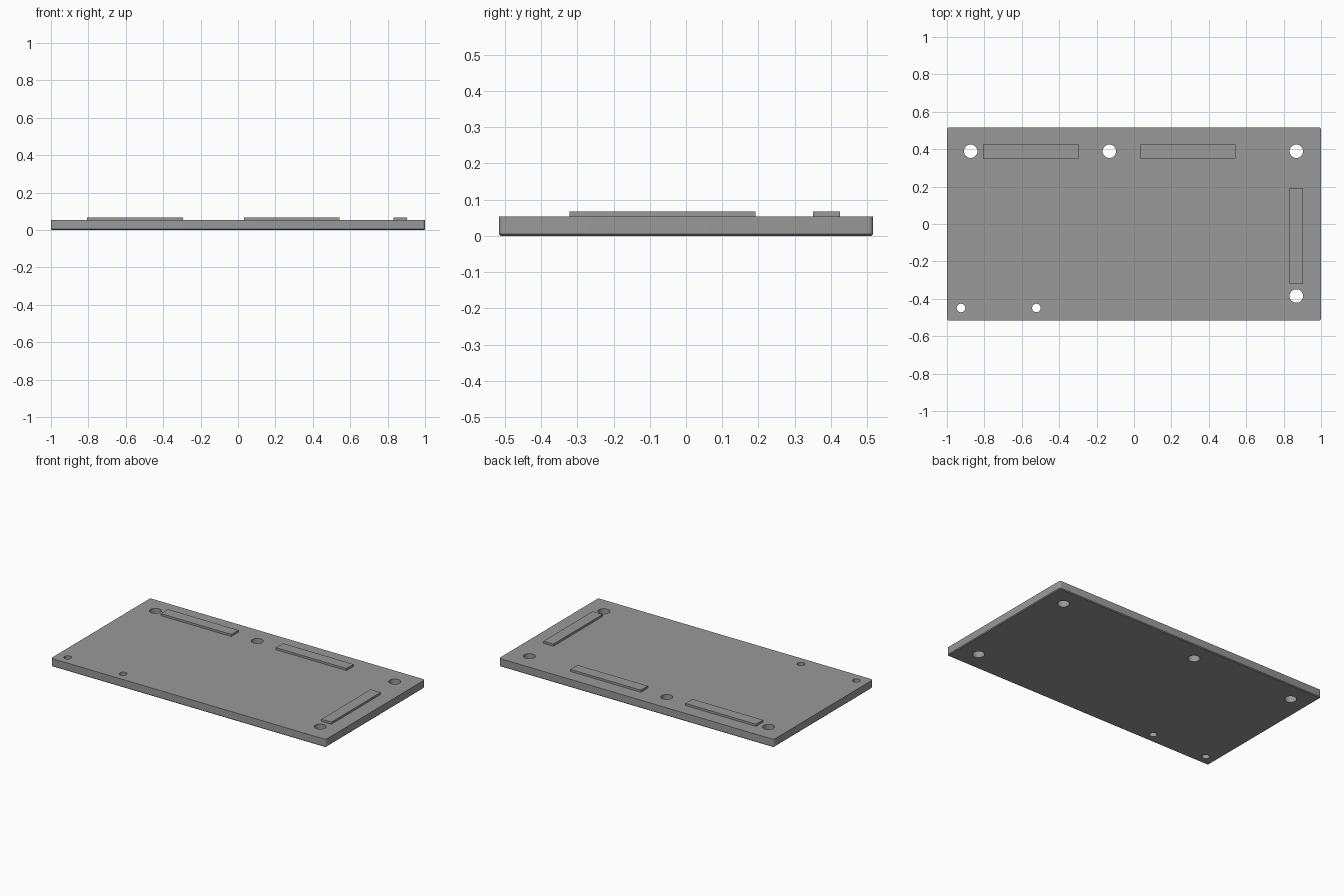
import bpy, bmesh
from mathutils import Matrix, Vector

if "Cube" in bpy.data.objects:
    bpy.data.objects.remove(bpy.data.objects["Cube"])

TOP = 0.053       # plate thickness
PAD_TOP = 0.067   # top of raised pads
HX, HY = 1.0, 0.516

grey = bpy.data.materials.new("mid_grey")
grey.diffuse_color = (0.32, 0.32, 0.32, 1)
grey.use_nodes = True
grey.node_tree.nodes["Principled BSDF"].inputs["Base Color"].default_value = grey.diffuse_color


def add_object(name, bm):
    mesh = bpy.data.meshes.new(name)
    bm.to_mesh(mesh)
    bm.free()
    mesh.materials.append(grey)
    obj = bpy.data.objects.new(name, mesh)
    bpy.context.collection.objects.link(obj)
    return obj


def box(x0, x1, y0, y1, z0, z1):
    bm = bmesh.new()
    centre = Vector((x0 + x1, y0 + y1, z0 + z1)) / 2
    bmesh.ops.create_cube(bm, size=1, matrix=Matrix.Translation(centre)
                          @ Matrix.Diagonal((x1 - x0, y1 - y0, z1 - z0, 1)))
    return bm


# Base plate: rounded vertical corners, thin chamfer around the underside
bm = box(-HX, HX, -HY, HY, 0, TOP)
upright = [e for e in bm.edges if abs(e.verts[0].co.z - e.verts[1].co.z) > 0.01]
bmesh.ops.bevel(bm, geom=upright, offset=0.012, segments=4, profile=0.5, affect='EDGES')
rim = [e for e in bm.edges if all(v.co.z < 0.001 for v in e.verts)]
bmesh.ops.bevel(bm, geom=rim, offset=0.005, segments=1, affect='EDGES')
plate = add_object("base_plate", bm)

# Through holes: four mounting holes and two small pin holes
holes = [(-0.873, 0.389, 0.036), (-0.132, 0.389, 0.036), (0.868, 0.389, 0.036),
         (0.868, -0.385, 0.036), (-0.925, -0.449, 0.023), (-0.522, -0.449, 0.023)]
bm = bmesh.new()
for x, y, r in holes:
    bmesh.ops.create_cone(bm, cap_ends=True, segments=32, radius1=r, radius2=r,
                          depth=0.3, matrix=Matrix.Translation((x, y, 0)))
cutter = add_object("hole_cutter", bm)
cutter.hide_render = True
cutter.hide_set(True)
cut = plate.modifiers.new("holes", 'BOOLEAN')
cut.operation = 'DIFFERENCE'
cut.solver = 'EXACT'
cut.object = cutter

# Bake the cut, drop the cutter and smooth the curved walls
bpy.context.view_layer.objects.active = plate
plate.select_set(True)
bpy.ops.object.modifier_apply(modifier=cut.name)
bpy.data.objects.remove(cutter)
bpy.ops.object.shade_smooth_by_angle()

# Raised rectangular pads
for name, x0, x1, y0, y1 in [("back_left_pad", -0.807, -0.294, 0.351, 0.425),
                             ("back_right_pad", 0.031, 0.544, 0.351, 0.425),
                             ("right_side_pad", 0.831, 0.904, -0.321, 0.192)]:
    add_object(name, box(x0, x1, y0, y1, TOP - 0.004, PAD_TOP))
